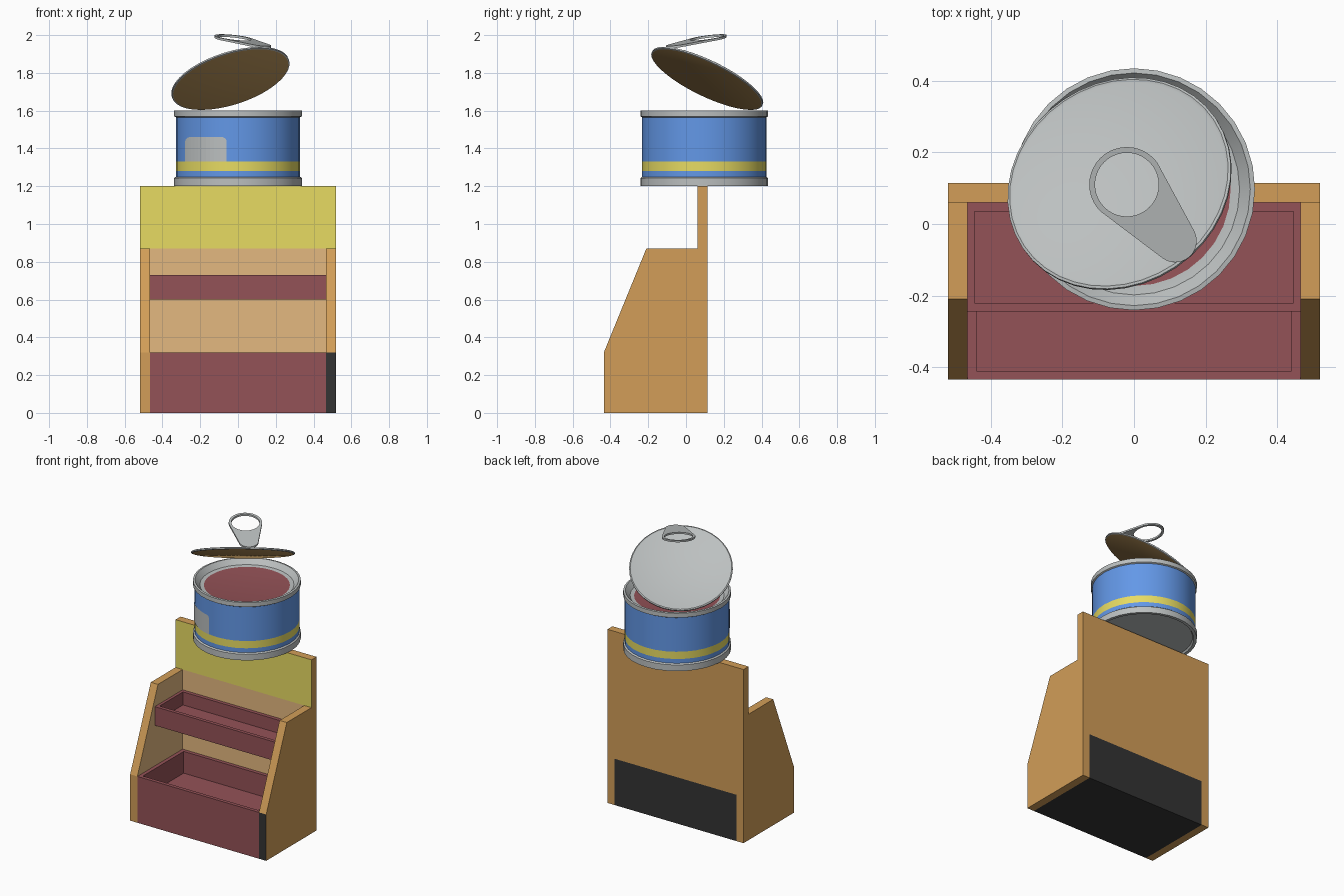
import bpy, bmesh, math
from mathutils import Vector, Matrix

if "Cube" in bpy.data.objects:
    bpy.data.objects.remove(bpy.data.objects["Cube"])

def lin(c):
    return c / 12.92 if c <= 0.04045 else ((c + 0.055) / 1.055) ** 2.4

def mat(name, h):
    m = bpy.data.materials.new(name)
    m.diffuse_color = [lin(int(h[i:i + 2], 16) / 255) for i in (0, 2, 4)] + [1]
    m.use_nodes = True
    m.node_tree.nodes["Principled BSDF"].inputs["Base Color"].default_value = m.diffuse_color
    return m

WOOD = mat("wood", "D29E58")
TAN = mat("pale wood", "E4B980")
YELLOW = mat("yellow", "E8DC63")
MAROON = mat("maroon", "945257")
BLACK = mat("black", "343434")
METAL = mat("grey metal", "BCC0C0")
BLUE = mat("blue", "659BEC")
GOLD = mat("lid lining", "BC965C")

def finish(name, bm, mats, rule=None, smooth=False):
    """Turn a bmesh into an object; rule(centre, normal) gives the material slot."""
    bmesh.ops.recalc_face_normals(bm, faces=bm.faces)
    me = bpy.data.meshes.new(name)
    if rule:
        for f in bm.faces:
            f.material_index = rule(f.calc_center_median(), f.normal)
    bm.to_mesh(me)
    bm.free()
    for m in mats:
        me.materials.append(m)
    ob = bpy.data.objects.new(name, me)
    bpy.context.collection.objects.link(ob)
    if smooth:
        bpy.ops.object.select_all(action='DESELECT')
        ob.select_set(True)
        bpy.context.view_layer.objects.active = ob
        bpy.ops.object.shade_smooth_by_angle(angle=math.radians(30))
    return ob

def extrude_x(pts, x0, x1):
    """Prism from a (y, z) profile."""
    bm = bmesh.new()
    a = [bm.verts.new((x0, y, z)) for y, z in pts]
    b = [bm.verts.new((x1, y, z)) for y, z in pts]
    bm.faces.new(a)
    bm.faces.new(b[::-1])
    n = len(pts)
    for i in range(n):
        bm.faces.new((a[i], b[i], b[(i + 1) % n], a[(i + 1) % n]))
    return bm

def rect(y0, y1, z0, z1):
    return [(y0, z0), (y1, z0), (y1, z1), (y0, z1)]

def tray(x, y0, y1, z0, z1, floor, inner):
    """Open box with a sunken floor."""
    ix, iy0, iy1 = inner
    loops = [(x, y0, y1, z0), (x, y0, y1, z1), (ix, iy0, iy1, z1), (ix, iy0, iy1, floor)]
    bm = bmesh.new()
    rings = [[bm.verts.new(p) for p in ((-w, a, z), (w, a, z), (w, b, z), (-w, b, z))]
             for w, a, b, z in loops]
    for r, s in zip(rings, rings[1:]):
        for i in range(4):
            bm.faces.new((r[i], r[(i + 1) % 4], s[(i + 1) % 4], s[i]))
    bm.faces.new(rings[0])
    bm.faces.new(rings[-1])
    return bm

def lathe(profile, n=32):
    """Revolve (radius, height, material of the segment leading here)."""
    bm = bmesh.new()
    rings = []
    for r, z, _ in profile:
        if r == 0:
            rings.append([bm.verts.new((0, 0, z))] * n)
        else:
            rings.append([bm.verts.new((r * math.cos(2 * math.pi * i / n),
                                        r * math.sin(2 * math.pi * i / n), z)) for i in range(n)])
    for k in range(1, len(profile)):
        a, b = rings[k - 1], rings[k]
        for i in range(n):
            j = (i + 1) % n
            f = bm.faces.new(list(dict.fromkeys((a[i], a[j], b[j], b[i]))))
            f.material_index = profile[k][2]
    return bm

# --- display stand ---
side = [(-.435, 0), (.115, 0), (.115, .32), (.06, .32), (.06, .87), (-.21, .87), (-.435, .32)]
finish("left_side_panel", extrude_x(side, -.52, -.465), [WOOD, TAN],
       lambda c, n: 1 if n.x > .9 else 0)
finish("right_side_panel", extrude_x(side, .465, .52), [WOOD, TAN, BLACK],
       lambda c, n: 1 if n.x < -.9 else 2 if n.y < -.99 else 0)
finish("back_panel", extrude_x(rect(.06, .115, .32, .87), -.52, .52), [WOOD, TAN],
       lambda c, n: 1 if n.y < -.9 else 0)
finish("header_board", extrude_x(rect(.06, .115, .87, 1.2), -.52, .52), [WOOD, YELLOW],
       lambda c, n: 1 if n.y < -.9 else 0)
# lower bin: back and underside are black
finish("lower_bin", tray(.465, -.435, .115, 0, .32, .17, (.44, -.41, .035)), [MAROON, BLACK],
       lambda c, n: 1 if c.y > .11 or c.z < .01 else 0)
finish("upper_tray", tray(.465, -.245, .06, .6, .73, .64, (.445, -.22, .035)), [MAROON])

# --- open can ---
can_mats = [METAL, BLUE, YELLOW, MAROON]
can = finish("can", lathe([
    (0, 1.212, 0), (.31, 1.212, 0), (.318, 1.2, 0), (.338, 1.2, 0), (.338, 1.243, 0),
    (.329, 1.25, 0), (.329, 1.28, 1), (.329, 1.33, 2), (.329, 1.565, 1), (.338, 1.57, 0),
    (.338, 1.6, 0), (.325, 1.602, 0), (.295, 1.568, 0), (.27, 1.564, 0), (0, 1.562, 3)]),
    can_mats, smooth=True)
can.location.y = .097

# grey patch curved on the can front, with rounded top corners
bm = bmesh.new()
cols, pr = 16, .331
x0, x1, cr = -.28, -.06, .025
prev = None
for i in range(cols + 1):
    x = x0 + (x1 - x0) * (1 - math.cos(math.pi * i / cols)) / 2
    d = max(0, cr - min(x - x0, x1 - x))
    top = 1.46 - cr + math.sqrt(max(0, cr * cr - d * d))
    y = .097 - math.sqrt(pr * pr - x * x)
    cur = [bm.verts.new((x, y, 1.33)), bm.verts.new((x, y, top))]
    if prev:
        bm.faces.new((prev[0], cur[0], cur[1], prev[1]))
    prev = cur
finish("can_label_patch", bm, [METAL])

# --- lid, tilted open ---
lid = finish("lid", lathe([
    (0, -.006, 0), (.318, -.006, 1), (.325, -.003, 0), (.325, .005, 0), (.318, .008, 0),
    (.31, .004, 0), (0, .004, 0)], 40), [METAL, GOLD], smooth=True)
lid.matrix_world = (Matrix.Translation((-.04, .112, 1.77)) @
                    Vector((-.28, .418, .864)).to_track_quat('Z', 'Y').to_matrix().to_4x4())

# --- pull tab: hull of two circles with a finger hole, tilted along its length ---
bm = bmesh.new()
c1, r1, c2, r2, hole, n = Vector((-.02, .11)), .105, Vector((.115, -.047)), .06, .089, 40
slope = Vector((.64, -.77)) * -.17
def tab_point(p, dz):
    return bm.verts.new((p.x, p.y, 1.981 + slope.dot(p - c1) + dz))
rings = []
for i in range(n):
    d = Vector((math.cos(2 * math.pi * i / n), math.sin(2 * math.pi * i / n)))
    out = c1 + d * r1 if d.dot(c1) + r1 >= d.dot(c2) + r2 else c2 + d * r2
    inn = c1 + d * hole
    rings.append([tab_point(out, -.006), tab_point(out, .006),
                  tab_point(inn, .006), tab_point(inn, -.006)])
for i in range(n):
    a, b = rings[i], rings[(i + 1) % n]
    for k in range(4):
        m = (k + 1) % 4
        bm.faces.new((a[k], b[k], b[m], a[m]))
finish("pull_tab", bm, [METAL], smooth=True)
